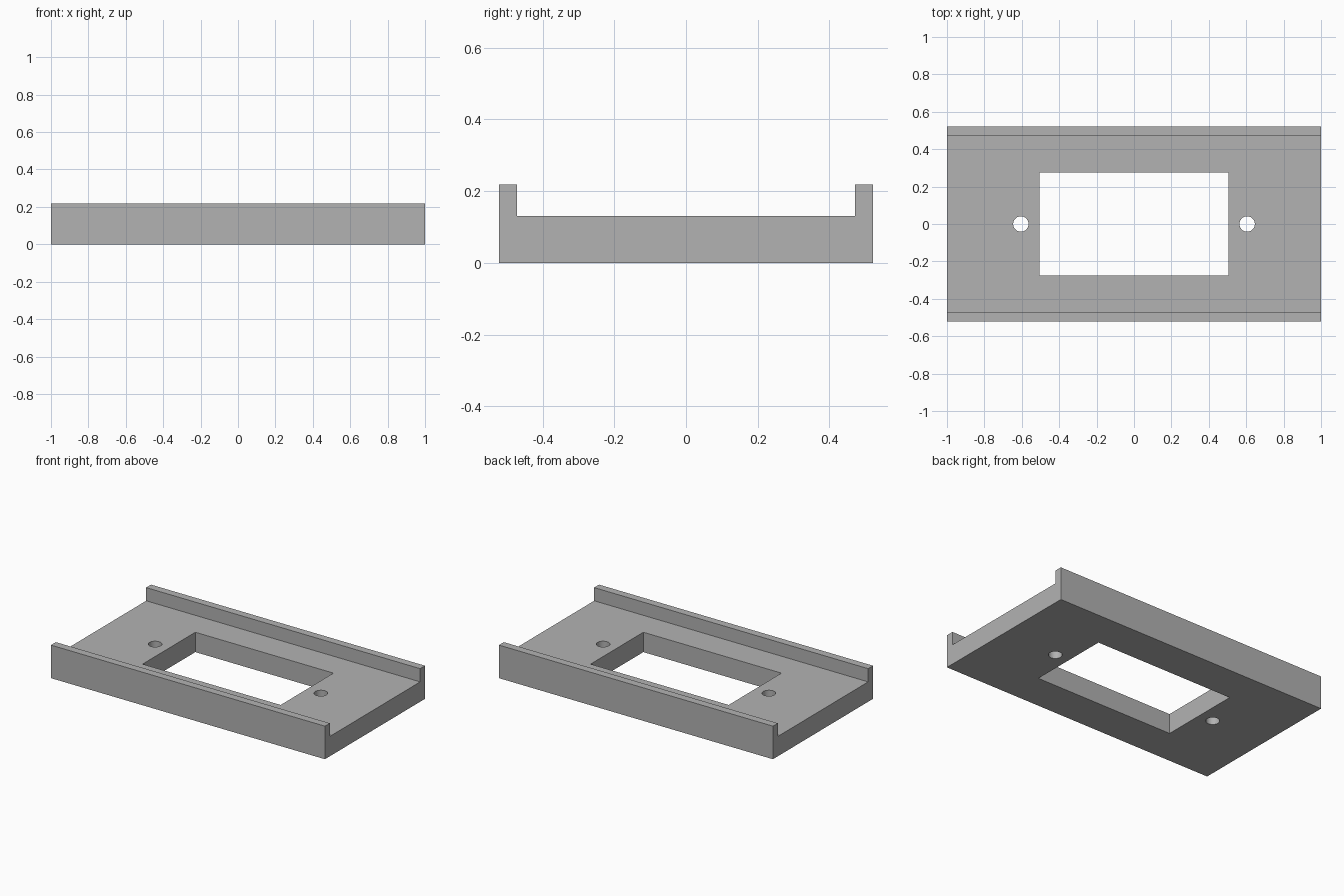
import bpy
import bmesh

default = bpy.data.objects.get("Cube")
if default:
    bpy.data.objects.remove(default, do_unlink=True)

HALF_X, HALF_Y = 1.0, 0.522      # outer half sizes
LIP_Y = 0.471                    # inner face of the rails
FLOOR_Z, TOP_Z = 0.131, 0.218
WINDOW_X, WINDOW_Y = 0.504, 0.275
HOLE_X, HOLE_R = 0.605, 0.041

grey = bpy.data.materials.new("plain_grey")
grey.use_nodes = True
colour = (0.448, 0.448, 0.448, 1)
grey.diffuse_color = colour
grey.node_tree.nodes["Principled BSDF"].inputs["Base Color"].default_value = colour


def add_channel(name):
    """Extrude the U-shaped cross-section along x."""
    half = [(HALF_Y, 0), (HALF_Y, TOP_Z), (LIP_Y, TOP_Z), (LIP_Y, FLOOR_Z)]
    profile = half + [(-y, z) for y, z in reversed(half)]
    bm = bmesh.new()
    face = bm.faces.new([bm.verts.new((-HALF_X, y, z)) for y, z in profile])
    grown = bmesh.ops.extrude_face_region(bm, geom=[face])["geom"]
    moved = [v for v in grown if isinstance(v, bmesh.types.BMVert)]
    bmesh.ops.translate(bm, verts=moved, vec=(2 * HALF_X, 0, 0))
    bmesh.ops.recalc_face_normals(bm, faces=bm.faces)
    mesh = bpy.data.meshes.new(name)
    bm.to_mesh(mesh)
    bm.free()
    mesh.materials.append(grey)
    obj = bpy.data.objects.new(name, mesh)
    bpy.context.collection.objects.link(obj)
    return obj


def cut(target, cutter):
    """Subtract the cutter from the target, then discard it."""
    cutter.hide_render = True
    cutter.data.materials.append(grey)
    mod = target.modifiers.new("cut", "BOOLEAN")
    mod.operation = "DIFFERENCE"
    mod.solver = "EXACT"
    mod.object = cutter
    bpy.ops.object.select_all(action="DESELECT")
    target.select_set(True)
    bpy.context.view_layer.objects.active = target
    bpy.ops.object.modifier_apply(modifier=mod.name)
    bpy.data.objects.remove(cutter, do_unlink=True)


# Base plate with a rail along the front and back edges
plate = add_channel("railed_mounting_plate")

# Central rectangular window
bpy.ops.mesh.primitive_cube_add(size=2)
window = bpy.context.object
window.name = "window_cutter"
window.scale = (WINDOW_X, WINDOW_Y, 1)
cut(plate, window)

# Screw holes on either side of the window
for side in (-1, 1):
    bpy.ops.mesh.primitive_cylinder_add(vertices=48, radius=HOLE_R, depth=1,
                                        location=(side * HOLE_X, 0, 0))
    hole = bpy.context.object
    hole.name = "screw_hole_cutter"
    cut(plate, hole)

# Smooth hole walls, crisp edges elsewhere
bpy.ops.object.select_all(action="DESELECT")
plate.select_set(True)
bpy.context.view_layer.objects.active = plate
bpy.ops.object.shade_smooth_by_angle(angle=0.5)
